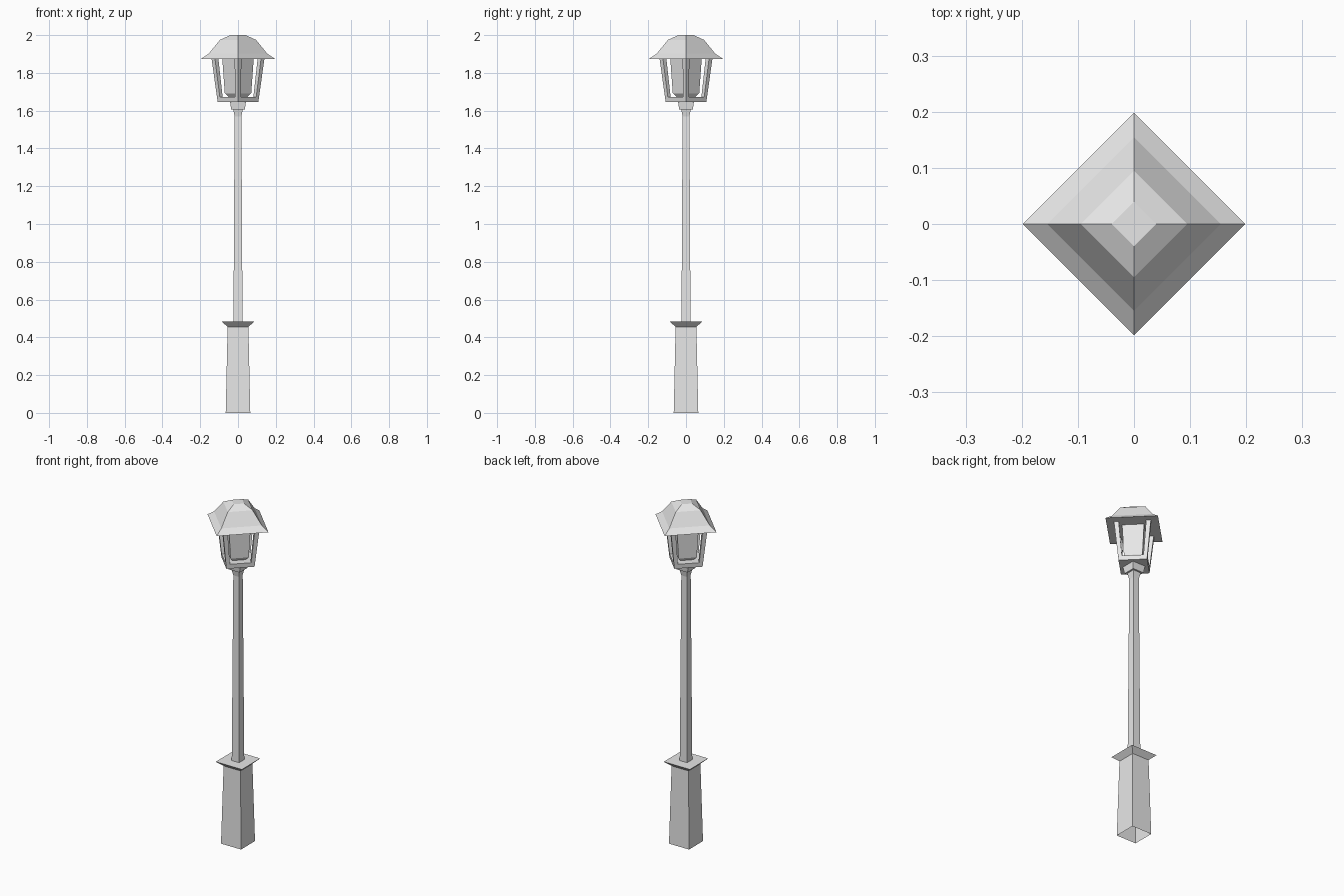
import bpy, bmesh
from math import sin, cos, pi, sqrt

cube = bpy.data.objects.get("Cube")
if cube:
    bpy.data.objects.remove(cube)

grey = bpy.data.materials.new("light grey")
grey.use_nodes = True
grey.diffuse_color = (0.8, 0.8, 0.8, 1)
grey.node_tree.nodes["Principled BSDF"].inputs["Base Color"].default_value = (0.8, 0.8, 0.8, 1)


def square_loft(name, profile, diamond=False, bottom=True, top=True):
    """Four-sided stack. Profile rows: half size, height, optional centre (x, y).
    Half size is to the corner for a diamond, to the face otherwise."""
    bm = bmesh.new()
    rings = []
    for half, z, *centre in profile:
        cx, cy = centre[0] if centre else (0, 0)
        r = half if diamond else half * sqrt(2)
        turn = 0 if diamond else pi / 4
        rings.append([bm.verts.new((cx + r * cos(turn + i * pi / 2),
                                    cy + r * sin(turn + i * pi / 2), z))
                      for i in range(4)])
    for low, high in zip(rings, rings[1:]):
        for i in range(4):
            j = (i + 1) % 4
            bm.faces.new((low[i], low[j], high[j], high[i]))
    if bottom:
        bm.faces.new(rings[0][::-1])
    if top:
        bm.faces.new(rings[-1])
    mesh = bpy.data.meshes.new(name)
    bm.to_mesh(mesh)
    bm.free()
    mesh.materials.append(grey)
    obj = bpy.data.objects.new(name, mesh)
    bpy.context.collection.objects.link(obj)
    return obj


# Plinth with an open underside and a flared collar
square_loft("plinth", [(0.065, 0), (0.055, 0.455), (0.085, 0.483)], bottom=False)

# Tapered pole with a small flare at the top
square_loft("pole", [(0.024, 0.483), (0.018, 1.57), (0.026, 1.61)], bottom=False)

# Neck under the lantern
square_loft("neck", [(0.036, 1.607), (0.042, 1.648)])

# Lantern parts are turned a quarter against the pole
square_loft("lantern_tray", [(0.108, 1.647), (0.111, 1.673)], diamond=True)
square_loft("lantern_glass", [(0.05, 1.673), (0.07, 1.692), (0.083, 1.874)], diamond=True)
square_loft("lantern_roof", [(0.198, 1.873), (0.155, 1.902), (0.095, 1.975), (0.04, 2.0)],
            diamond=True)

# Leaning posts at the lantern corners
for side, (dx, dy) in {"left": (1, 0), "back": (0, 1), "right": (-1, 0), "front": (0, -1)}.items():
    square_loft(side + "_post", [(0.015, 1.67, (0.096 * dx, 0.096 * dy)),
                                 (0.018, 1.875, (0.122 * dx, 0.122 * dy))], diamond=True)
